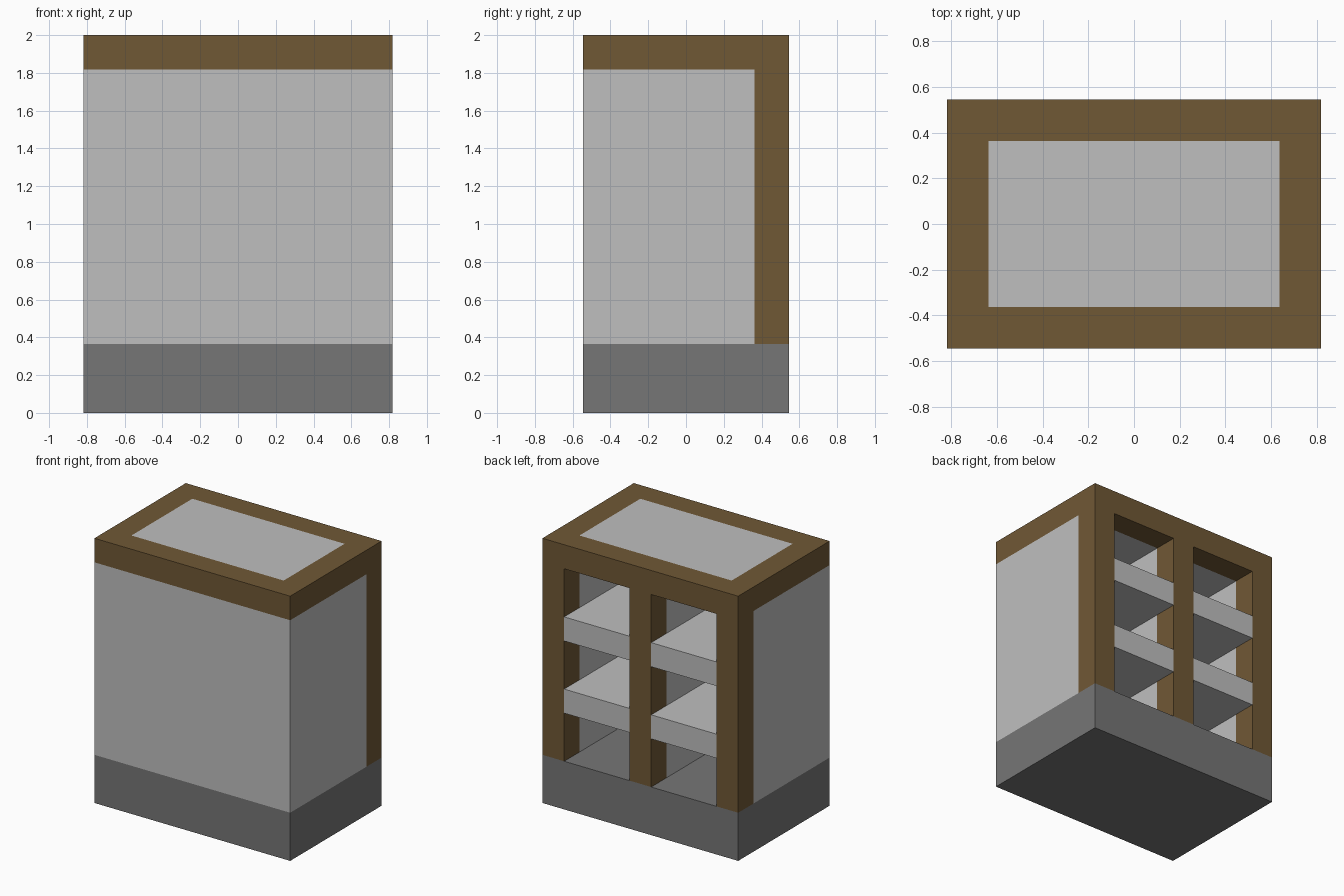
import bpy

cube = bpy.data.objects.get("Cube")
if cube:
    bpy.data.objects.remove(cube, do_unlink=True)

U = 2 / 11             # one module: the cabinet is 9 wide, 6 deep, 11 high
W, D, H = 9, 6, 11
BASE, CEIL = 2, 10     # top of the plinth and underside of the top slab


def material(name, color):
    mat = bpy.data.materials.new(name)
    mat.use_nodes = True
    mat.diffuse_color = (*color, 1)
    bsdf = next(n for n in mat.node_tree.nodes if n.type == 'BSDF_PRINCIPLED')
    bsdf.inputs["Base Color"].default_value = (*color, 1)
    return mat


wood = material("brown wood", (0.163, 0.098, 0.036))
light = material("light grey", (0.52, 0.52, 0.52))
dark = material("dark grey", (0.181, 0.181, 0.181))


def box(name, x, y, z, mat):
    """Box from (min, max) module ranges; x from the right side, y from the front."""
    bpy.ops.mesh.primitive_cube_add(size=1)
    ob = bpy.context.object
    ob.name = ob.data.name = name
    size = [(r[1] - r[0]) * U for r in (x, y, z)]
    mid = [(sum(x) - W) / 2 * U, (sum(y) - D) / 2 * U, sum(z) / 2 * U]
    for v in ob.data.vertices:
        v.co = [c * s for c, s in zip(v.co, size)]
    ob.location = mid
    ob.data.materials.append(mat)
    return ob


# Plinth
box("base", (0, W), (0, D), (0, BASE), dark)

# Front wall
wall = (BASE, CEIL)
box("front_wall", (1, W - 1), (0, 1), wall, light)

# Side walls and central divider, each ending in a wooden post at the back
for name, x, y0 in (("right", 0, 0), ("left", W - 1, 0), ("centre", 4, 1)):
    box(name + "_wall", (x, x + 1), (y0, D - 1), wall, light)
    box(name + "_post", (x, x + 1), (D - 1, D), wall, wood)

# Shelves in the two open bays
for side, x in (("right", 1), ("left", 5)):
    for level, z in (("lower", 4), ("upper", 7)):
        box(f"{side}_{level}_shelf", (x, x + 3), (1, D), (z, z + 1), light)

# Top slab: wooden border around a flush light panel
slab = (CEIL, H)
box("top_front_beam", (0, W), (0, 1), slab, wood)
box("top_back_beam", (0, W), (D - 1, D), slab, wood)
box("top_right_beam", (0, 1), (1, D - 1), slab, wood)
box("top_left_beam", (W - 1, W), (1, D - 1), slab, wood)
box("top_panel", (1, W - 1), (1, D - 1), slab, light)
